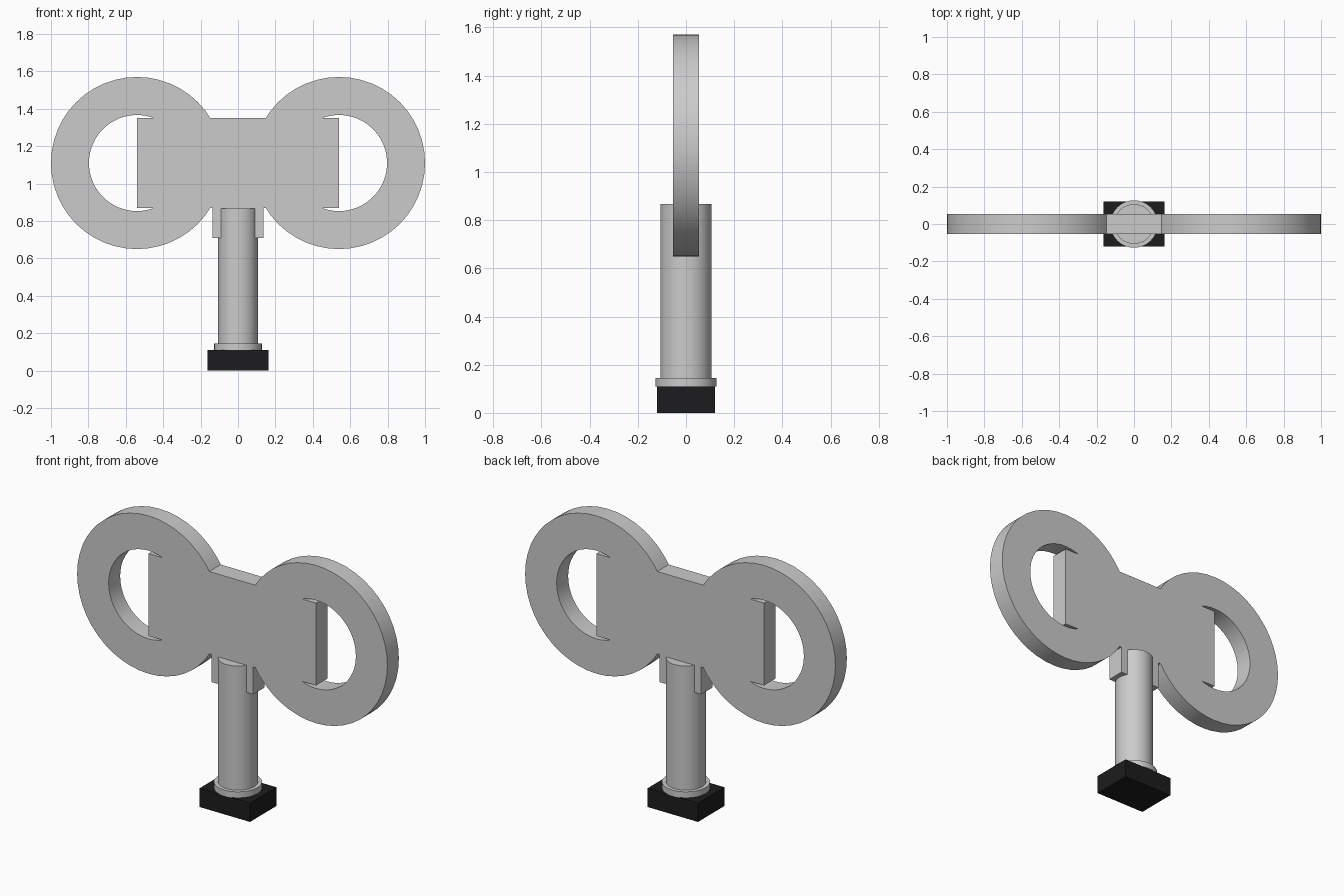
import bpy, bmesh, math

if "Cube" in bpy.data.objects:
    bpy.data.objects.remove(bpy.data.objects["Cube"])

def box(name, x, y, z0, z1):
    """Box centred on the z axis with half sizes x, y."""
    bpy.ops.mesh.primitive_cube_add(size=2, location=(0, 0, (z0 + z1) / 2))
    ob = bpy.context.object
    ob.name = name
    ob.scale = (x, y, (z1 - z0) / 2)
    bpy.ops.object.transform_apply(location=True, rotation=True, scale=True)
    return ob

def smooth(ob):
    bpy.ops.object.select_all(action='DESELECT')
    ob.select_set(True)
    bpy.context.view_layer.objects.active = ob
    bpy.ops.object.shade_smooth_by_angle(angle=math.radians(30))

def cylinder(name, r, z0, z1):
    bpy.ops.mesh.primitive_cylinder_add(vertices=48, radius=r, depth=z1 - z0,
                                        location=(0, 0, (z0 + z1) / 2))
    ob = bpy.context.object
    ob.name = name
    smooth(ob)
    return ob

def ring(name, cx, cz, r_out, r_in, half, n=48):
    """Flat ring with its axis along y."""
    bm = bmesh.new()
    section = [(r_out, -half), (r_out, half), (r_in, half), (r_in, -half)]
    loops = []
    for i in range(n):
        a = 2 * math.pi * i / n
        loops.append([bm.verts.new((cx + r * math.cos(a), y, cz + r * math.sin(a)))
                      for r, y in section])
    for i in range(n):
        p, q = loops[i], loops[(i + 1) % n]
        for k in range(4):
            m = (k + 1) % 4
            bm.faces.new((p[k], p[m], q[m], q[k]))
    bmesh.ops.recalc_face_normals(bm, faces=bm.faces)
    mesh = bpy.data.meshes.new(name)
    bm.to_mesh(mesh)
    bm.free()
    ob = bpy.data.objects.new(name, mesh)
    bpy.context.collection.objects.link(ob)
    return ob

# Handle: central plate fused with a finger ring on each side
HALF = 0.053
handle = box("handle", 0.54, HALF, 0.87, 1.35)
for side in (-1, 1):
    loop = ring("finger_ring", side * 0.54, 1.11, 0.46, 0.257, HALF)
    bpy.context.view_layer.objects.active = handle
    mod = handle.modifiers.new("join_ring", 'BOOLEAN')
    mod.operation = 'UNION'
    mod.solver = 'EXACT'
    mod.object = loop
    bpy.ops.object.modifier_apply(modifier=mod.name)
    bpy.data.objects.remove(loop, do_unlink=True)
smooth(handle)

# Stem with its collar and the tab under the handle
box("stem_tab", 0.135, HALF, 0.71, 0.87)
cylinder("stem", 0.106, 0.11, 0.868)
cylinder("collar", 0.127, 0.11, 0.145)

# Black foot block
foot = box("foot", 0.162, 0.121, 0, 0.11)
black = bpy.data.materials.new("black")
black.diffuse_color = (0.012, 0.012, 0.013, 1)
black.use_nodes = True
black.node_tree.nodes["Principled BSDF"].inputs["Base Color"].default_value = black.diffuse_color
foot.data.materials.append(black)
